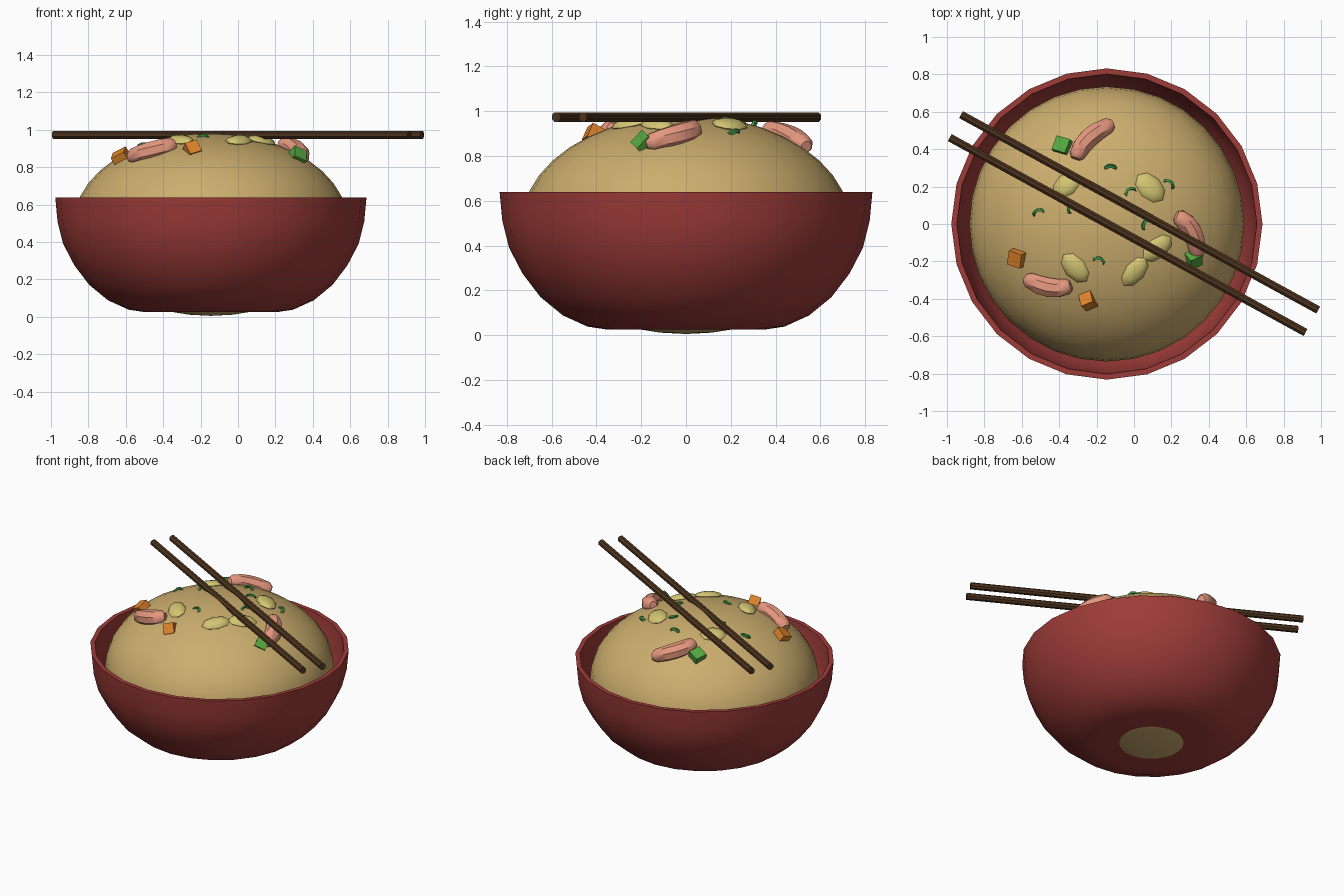
import bpy, bmesh, math
from mathutils import Vector, Matrix

if "Cube" in bpy.data.objects:
    bpy.data.objects.remove(bpy.data.objects["Cube"])

CX = -0.145                      # bowl axis
RICE_R, RICE_H = 0.735, 0.488    # rice mound half sizes
RICE_Z = 0.493


def material(name, rgb):
    m = bpy.data.materials.new(name)
    m.diffuse_color = (*rgb, 1)
    m.use_nodes = True
    m.node_tree.nodes["Principled BSDF"].inputs["Base Color"].default_value = m.diffuse_color
    return m


RED = material("bowl red", (0.34, 0.045, 0.04))
RICE = material("rice tan", (0.60, 0.42, 0.155))
WOOD = material("dark wood", (0.075, 0.034, 0.013))
PINK = material("shrimp pink", (0.78, 0.31, 0.21))
YELLOW = material("egg yellow", (0.66, 0.56, 0.17))
ORANGE = material("carrot orange", (0.75, 0.23, 0.025))
GREEN = material("pepper green", (0.09, 0.38, 0.05))
LEAF = material("scallion green", (0.04, 0.27, 0.05))


def finish(name, bm, mat, angle=None):
    bmesh.ops.recalc_face_normals(bm, faces=bm.faces)
    me = bpy.data.meshes.new(name)
    bm.to_mesh(me)
    bm.free()
    me.materials.append(mat)
    ob = bpy.data.objects.new(name, me)
    bpy.context.collection.objects.link(ob)
    if angle:
        bpy.ops.object.select_all(action='DESELECT')
        ob.select_set(True)
        bpy.context.view_layer.objects.active = ob
        bpy.ops.object.shade_smooth_by_angle(angle=math.radians(angle))
    return ob


def on_rice(x, y, lift=0.0):
    """Point on the rice mound above (x, y), and the outward normal there."""
    dx = x - CX
    h = math.sqrt(1 - (dx * dx + y * y) / RICE_R ** 2)
    n = Vector((dx / RICE_R ** 2, y / RICE_R ** 2, h / RICE_H)).normalized()
    return Vector((x, y, RICE_Z + RICE_H * h)) + n * lift, n


def seat(x, y, turn, lift=0.0):
    """Matrix that places a topping on the rice, tilted to its slope."""
    p, n = on_rice(x, y, lift)
    tilt = Vector((0, 0, 1)).rotation_difference(n).to_matrix().to_4x4()
    return Matrix.Translation(p) @ tilt @ Matrix.Rotation(math.radians(turn), 4, 'Z')


def tube(name, pts, radii, mat, sides=8, angle=40):
    bm = bmesh.new()
    rings = []
    for i, p in enumerate(pts):
        t = (pts[min(i + 1, len(pts) - 1)] - pts[max(i - 1, 0)]).normalized()
        u = t.cross(Vector((0, 0, 1))).normalized()
        v = u.cross(t)
        rings.append([bm.verts.new(p + radii[i] * (math.cos(a) * u + math.sin(a) * v))
                      for a in (math.tau * (k + 0.5) / sides for k in range(sides))])
    for a, b in zip(rings, rings[1:]):
        for k in range(sides):
            j = (k + 1) % sides
            bm.faces.new((a[k], a[j], b[j], b[k]))
    bm.faces.new(rings[0])
    bm.faces.new(rings[-1])
    return finish(name, bm, mat, angle)


# bowl: lathed outer wall, rim and inner wall
profile = [(0, 0.025), (0.36, 0.026), (0.44, 0.038), (0.55, 0.088), (0.65, 0.17),
           (0.73, 0.275), (0.79, 0.39), (0.82, 0.51), (0.832, 0.638),
           (0.802, 0.638), (0.79, 0.51), (0.76, 0.395), (0.70, 0.29), (0.62, 0.185),
           (0.52, 0.11), (0.42, 0.062), (0.34, 0.05), (0, 0.05)]
bm = bmesh.new()
vs = [bm.verts.new((CX, r, z)) for r, z in profile]
es = [bm.edges.new(e) for e in zip(vs, vs[1:])]
bmesh.ops.spin(bm, geom=vs + es, cent=(CX, 0, 0), axis=(0, 0, 1),
               angle=math.tau, steps=24, use_merge=True)
bmesh.ops.remove_doubles(bm, verts=bm.verts, dist=1e-4)
finish("bowl", bm, RED, 40)

# rice mound, which just shows through the bowl's underside
bm = bmesh.new()
bmesh.ops.create_uvsphere(bm, u_segments=32, v_segments=20, radius=1,
                          matrix=Matrix.Translation((CX, 0, RICE_Z))
                          @ Matrix.Diagonal((RICE_R, RICE_R, RICE_H, 1)))
finish("rice", bm, RICE, 60)

# chopsticks
for i, (a, b) in enumerate([((-0.925, 0.585), (0.985, -0.46)),
                            ((-0.985, 0.462), (0.917, -0.58))]):
    tube(f"chopstick_{i + 1}", [Vector((*a, 0.973)), Vector((*b, 0.973))],
         (0.023, 0.023), WOOD)

# shrimp: short bent tubes lying on the rice (start, bend, end)
shrimp = [((-0.31, 0.345), (-0.265, 0.47), (-0.115, 0.53)),
          ((-0.575, -0.285), (-0.45, -0.365), (-0.335, -0.325)),
          ((0.22, 0.045), (0.33, -0.01), (0.335, -0.175))]
for i, pts in enumerate(shrimp):
    a, b, c = (Vector(p) for p in pts)
    path = []
    for t in (0, 0.08, 0.3, 0.5, 0.7, 0.92, 1):
        q = a * (1 - t) ** 2 + b * 2 * t * (1 - t) + c * t * t
        path.append(on_rice(q.x, q.y, 0.012)[0])
    tube(f"shrimp_{i + 1}", path, (0.026, 0.045, 0.053, 0.055, 0.053, 0.045, 0.026), PINK)

# egg pieces: flattened blobs (x, y, turn, half length, half width)
for i, (x, y, turn, l, w) in enumerate([
        (0.087, 0.195, -45, 0.095, 0.066), (-0.315, -0.235, -50, 0.095, 0.06),
        (0.005, -0.255, 52, 0.095, 0.055), (0.125, -0.13, 38, 0.095, 0.056),
        (-0.36, 0.21, 40, 0.085, 0.06)]):
    bm = bmesh.new()
    bmesh.ops.create_uvsphere(bm, u_segments=8, v_segments=6, radius=1,
                              matrix=seat(x, y, turn) @ Matrix.Diagonal((l, w, 0.028, 1)))
    finish(f"egg_piece_{i + 1}", bm, YELLOW, 40)

# diced vegetables (name, material, x, y, turn, lean, size)
for name, mat, x, y, turn, lean, s in [
        ("carrot_cube_1", ORANGE, -0.62, -0.18, -15, 5, 0.08),
        ("carrot_cube_2", ORANGE, -0.245, -0.41, 25, 40, 0.07),
        ("pepper_cube_1", GREEN, -0.38, 0.415, -20, 8, 0.08),
        ("pepper_cube_2", GREEN, 0.315, -0.185, 20, 30, 0.075)]:
    bm = bmesh.new()
    bmesh.ops.create_cube(bm, size=s, matrix=seat(x, y, turn)
                          @ Matrix.Rotation(math.radians(lean), 4, 'X'))
    finish(name, bm, mat)

# scallion rings: small hoops half sunk in the rice (x, y, turn, lean)
for i, (x, y, turn, lean) in enumerate([
        (-0.51, 0.055, 20, 50), (-0.33, 0.085, 70, 50), (-0.015, 0.165, 30, 35),
        (0.185, 0.21, -40, 60), (-0.19, -0.205, -20, 35), (0.07, -0.005, 60, 45),
        (-0.125, 0.3, 0, 80)]):
    m = seat(x, y, turn, -0.012) @ Matrix.Rotation(math.radians(lean), 4, 'X')
    bm = bmesh.new()
    n, k = 10, 4
    grid = [[bm.verts.new(m @ Vector((
        (0.03 + 0.009 * math.cos(math.tau * b / k)) * math.cos(math.tau * a / n),
        (0.03 + 0.009 * math.cos(math.tau * b / k)) * math.sin(math.tau * a / n),
        0.012 * math.sin(math.tau * b / k)))) for b in range(k)] for a in range(n)]
    for a in range(n):
        for b in range(k):
            c, d = (a + 1) % n, (b + 1) % k
            bm.faces.new((grid[a][b], grid[c][b], grid[c][d], grid[a][d]))
    finish(f"scallion_ring_{i + 1}", bm, LEAF)
